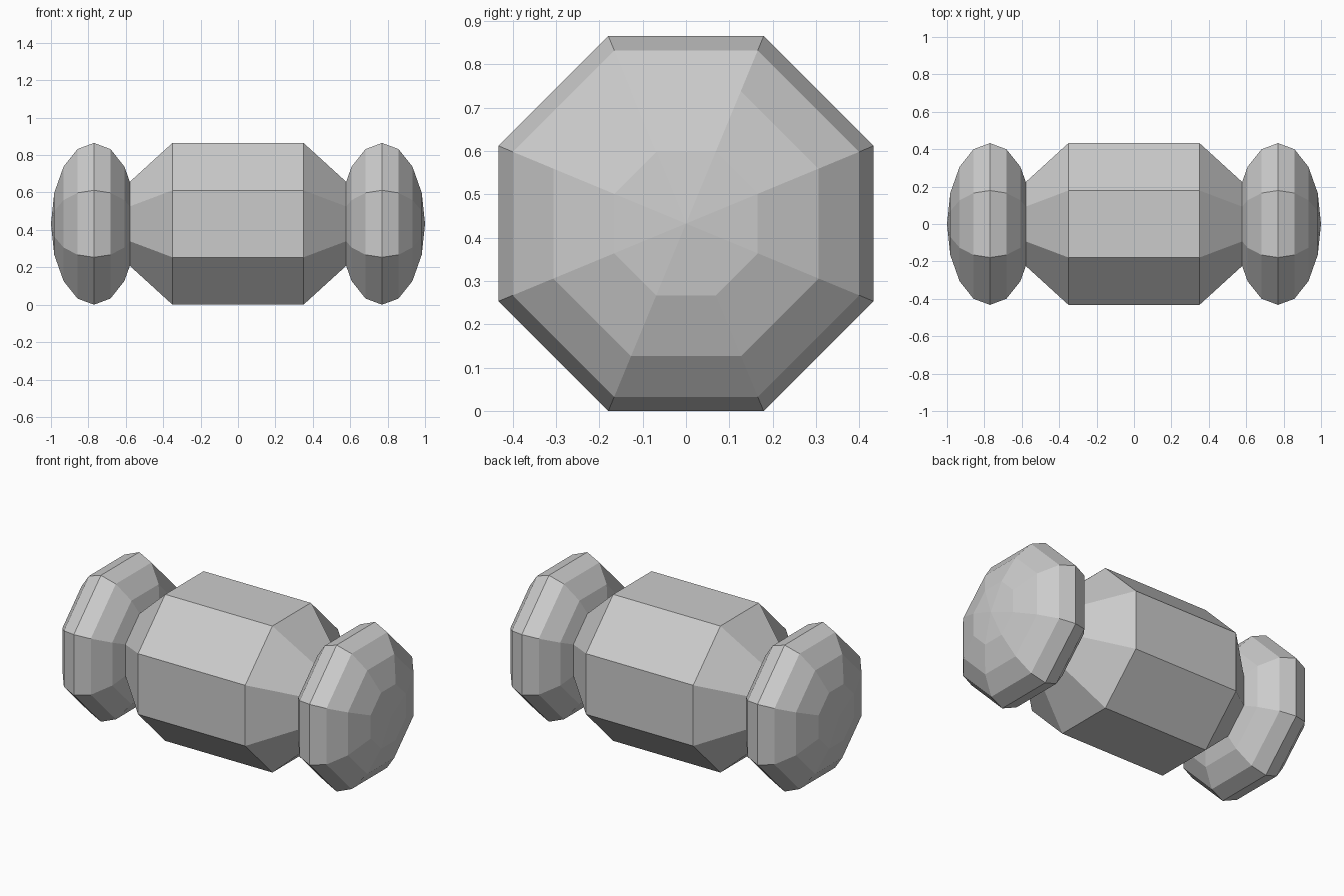
import bpy, bmesh, math

if "Cube" in bpy.data.objects:
    bpy.data.objects.remove(bpy.data.objects["Cube"])

SIDES = 8
APOTHEM = 0.4325          # half the flat-to-flat height
CORNER = 1 / math.cos(math.pi / SIDES)


def lathe_x(name, profile):
    """Eight-sided flat solid around the x axis from (x, apothem) points."""
    bm = bmesh.new()
    rings = []
    for x, r in profile:
        if r < 1e-4:
            rings.append([bm.verts.new((x, 0, APOTHEM))])
            continue
        ring = []
        for i in range(SIDES):
            a = 2 * math.pi * (i + 0.5) / SIDES
            ring.append(bm.verts.new((x, r * CORNER * math.cos(a),
                                      APOTHEM + r * CORNER * math.sin(a))))
        rings.append(ring)
    for a, b in zip(rings, rings[1:]):
        for i in range(SIDES):
            j = (i + 1) % SIDES
            if len(a) == 1:
                bm.faces.new((a[0], b[j], b[i]))
            elif len(b) == 1:
                bm.faces.new((a[i], a[j], b[0]))
            else:
                bm.faces.new((a[i], a[j], b[j], b[i]))
    for ring in (rings[0], rings[-1]):
        if len(ring) > 1:
            bm.faces.new(ring)
    bmesh.ops.recalc_face_normals(bm, faces=bm.faces)
    mesh = bpy.data.meshes.new(name)
    bm.to_mesh(mesh)
    bm.free()
    obj = bpy.data.objects.new(name, mesh)
    bpy.context.collection.objects.link(obj)
    return obj


# Central barrel with tapered ends running into the knobs
lathe_x("barrel", [(-0.60, 0.205), (-0.35, APOTHEM), (0.35, APOTHEM), (0.60, 0.205)])

# Flattened ball knobs at both ends
for side, label in ((-1, "left"), (1, "right")):
    steps = [math.pi * k / 8 for k in range(9)]
    lathe_x(label + "_knob", [(side * 0.77 - 0.23 * math.cos(t), APOTHEM * math.sin(t))
                              for t in steps])
